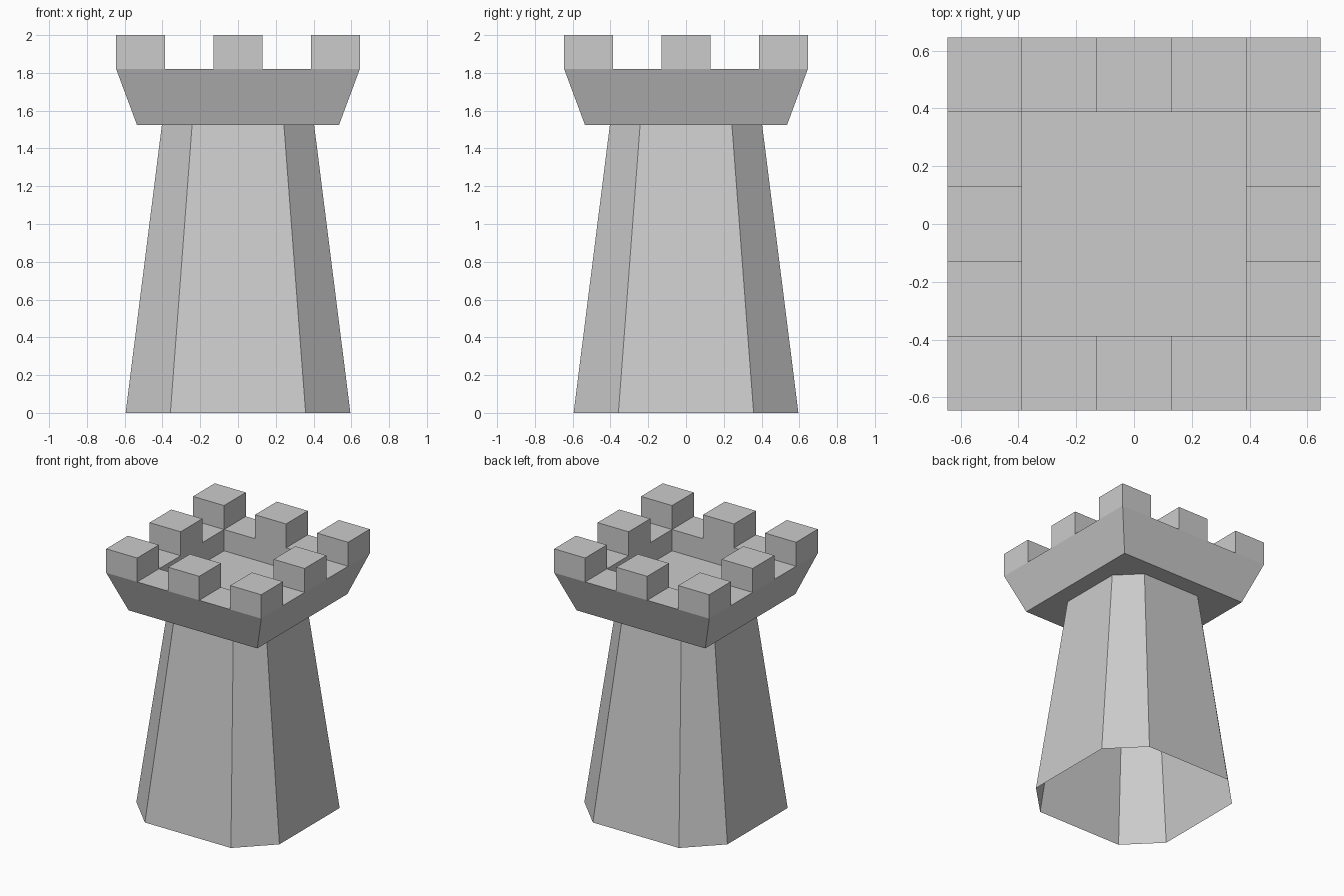
import bpy

if "Cube" in bpy.data.objects:
    bpy.data.objects.remove(bpy.data.objects["Cube"])


def loft(name, rings, cap_start=False, cap_end=False):
    """Skin a stack of horizontal rings (equal point counts) with flat faces."""
    n = len(rings[0])
    verts = [p for ring in rings for p in ring]
    faces = [(k * n + i, k * n + (i + 1) % n, (k + 1) * n + (i + 1) % n, (k + 1) * n + i)
             for k in range(len(rings) - 1) for i in range(n)]
    if cap_start:
        faces.append(tuple(reversed(range(n))))
    if cap_end:
        faces.append(tuple(range(len(verts) - n, len(verts))))
    mesh = bpy.data.meshes.new(name)
    mesh.from_pydata(verts, [], faces)
    obj = bpy.data.objects.new(name, mesh)
    bpy.context.collection.objects.link(obj)
    return obj


def octagon(h, c, z):
    # Square of half width h, with corners cut back to c
    return [(h, -c, z), (h, c, z), (c, h, z), (-c, h, z),
            (-h, c, z), (-h, -c, z), (-c, -h, z), (c, -h, z)]


def square(h, z, x=0.0, y=0.0):
    return [(x - h, y - h, z), (x + h, y - h, z), (x + h, y + h, z), (x - h, y + h, z)]


BASE, RIM, TOP, FLOOR = 1.525, 1.82, 2.0, 1.66
OUTER, INNER = 0.645, 0.387

# Tapered shaft, open underneath
loft("tower_shaft", [octagon(0.595, 0.358, 0), octagon(0.403, 0.243, BASE)])

# Flared platform with a sunken floor
loft("platform", [square(0.535, BASE), square(OUTER, RIM),
                  square(INNER, RIM), square(INNER, FLOOR)], True, True)

# Eight battlement blocks around the rim
half = (OUTER - INNER) / 2
step = OUTER - half
for i in (-1, 0, 1):
    for j in (-1, 0, 1):
        if i or j:
            loft("battlement", [square(half, RIM, i * step, j * step),
                                square(half, TOP, i * step, j * step)], False, True)
